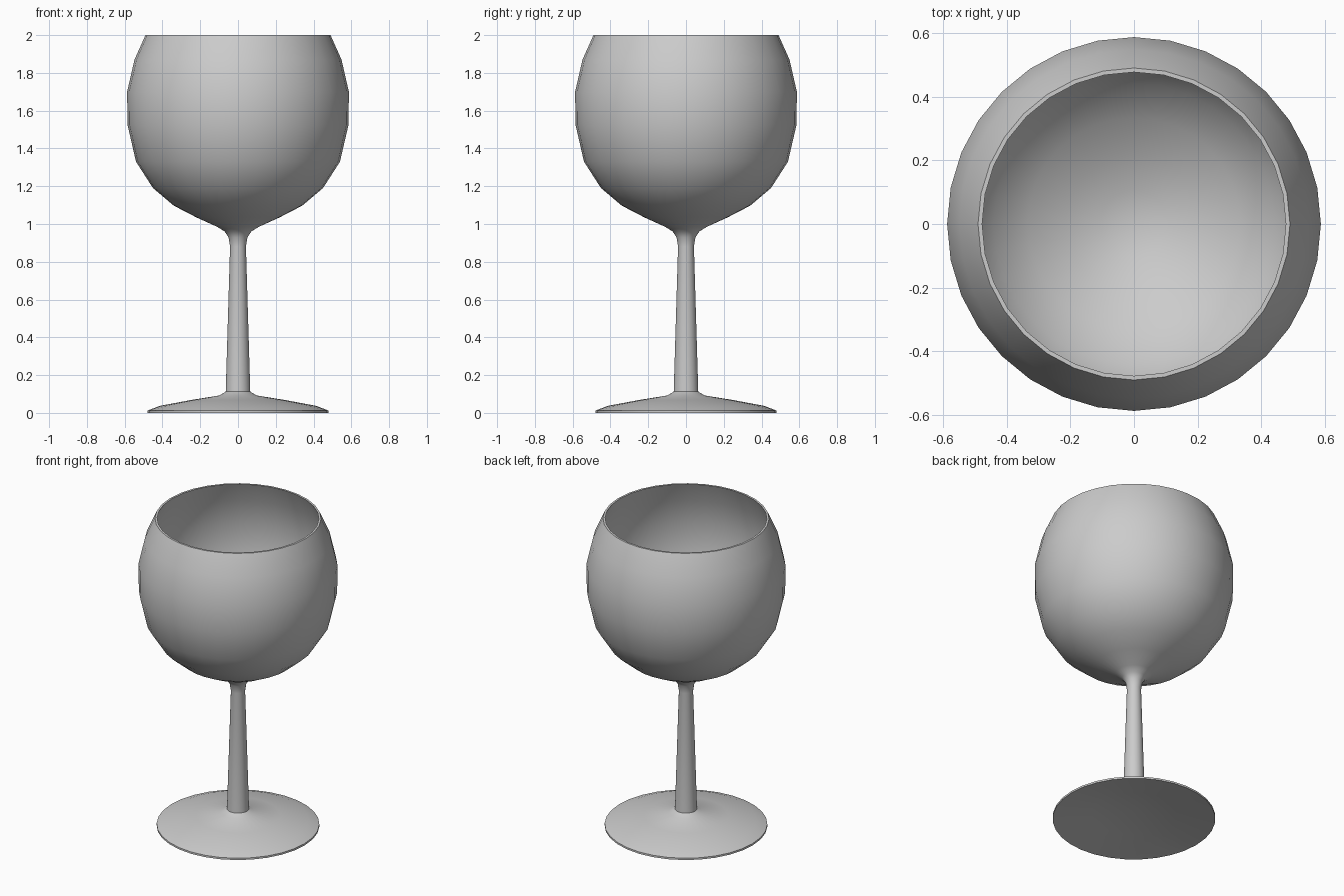
import bpy, bmesh, math

if "Cube" in bpy.data.objects:
    bpy.data.objects.remove(bpy.data.objects["Cube"])

SIDES = 32


def lathe(name, profile):
    """Revolve an (r, z) profile around z; r = 0 becomes a pole."""
    bm = bmesh.new()
    rings = []
    for r, z in profile:
        n = SIDES if r > 0 else 1
        rings.append([bm.verts.new((r * math.cos(2 * math.pi * i / SIDES),
                                    r * math.sin(2 * math.pi * i / SIDES), z))
                      for i in range(n)])
    for a, b in zip(rings, rings[1:]):
        for i in range(SIDES):
            j = (i + 1) % SIDES
            quad = [a[i % len(a)], a[j % len(a)], b[j % len(b)], b[i % len(b)]]
            bm.faces.new(list(dict.fromkeys(quad)))
    mesh = bpy.data.meshes.new(name)
    bm.to_mesh(mesh)
    bm.free()
    obj = bpy.data.objects.new(name, mesh)
    bpy.context.collection.objects.link(obj)
    bpy.ops.object.select_all(action='DESELECT')
    obj.select_set(True)
    bpy.context.view_layer.objects.active = obj
    bpy.ops.object.shade_smooth_by_angle(angle=math.radians(40))
    return obj


# Foot: hollowed underside, thin edge, gently domed top
lathe("foot", [(0, 0.067), (0.25, 0.036), (0.48, 0), (0.48, 0.012),
               (0.415, 0.037), (0.25, 0.068), (0.10, 0.092), (0.065, 0.112)])

# Tapered stem flaring into the bowl, over the rim and down the inside
flare = [(0.065, 0.112), (0.042, 0.88), (0.05, 0.93), (0.07, 0.96)]
outer = [(0.11, 0.985), (0.22, 1.035), (0.34, 1.097), (0.45, 1.19),
         (0.54, 1.33), (0.585, 1.525), (0.587, 1.70), (0.548, 1.87), (0.49, 2.0)]
inner = [(0.477, 2.0), (0.535, 1.867), (0.573, 1.70), (0.571, 1.528),
         (0.528, 1.337), (0.441, 1.201), (0.334, 1.11), (0.215, 1.048),
         (0.105, 1.002), (0, 0.99)]
lathe("bowl_and_stem", flare + outer + inner)
